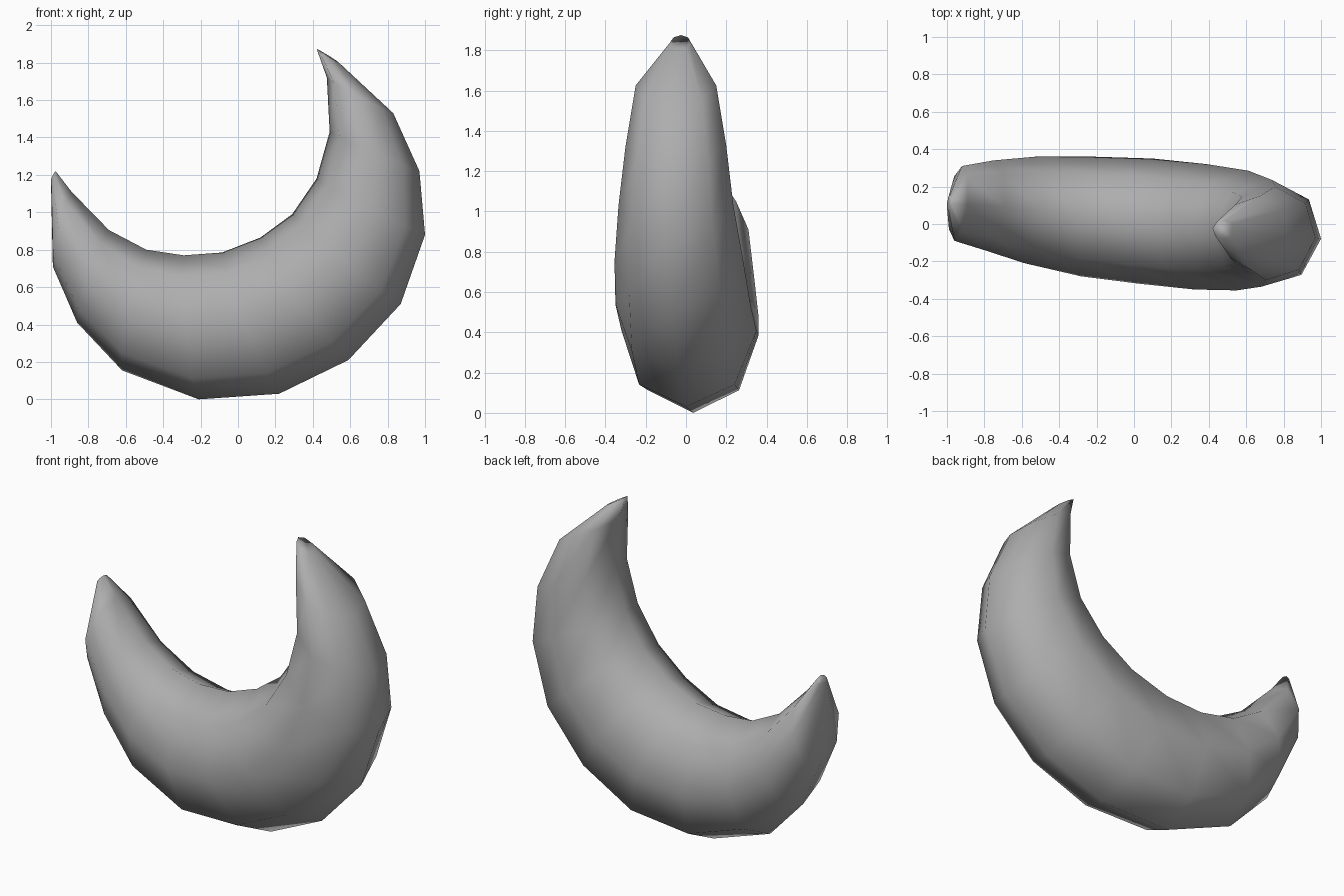
import bpy, bmesh, math

if "Cube" in bpy.data.objects:
    bpy.data.objects.remove(bpy.data.objects["Cube"])

# Cross-sections along the crescent:
# outer x, outer z, inner x, inner z, centre y, half thickness
RINGS = [
    (-1.00, 1.17, -0.975, 1.22, 0.11, 0.04),
    (-0.99, 0.71, -0.89, 1.11, 0.11, 0.20),
    (-0.86, 0.41, -0.69, 0.905, 0.10, 0.24),
    (-0.62, 0.155, -0.49, 0.80, 0.075, 0.285),
    (-0.21, 0.0, -0.29, 0.77, 0.04, 0.32),
    (0.22, 0.03, -0.085, 0.785, 0.015, 0.335),
    (0.59, 0.21, 0.12, 0.865, -0.015, 0.335),
    (0.87, 0.51, 0.29, 0.99, -0.035, 0.32),
    (1.00, 0.88, 0.42, 1.18, -0.05, 0.285),
    (0.97, 1.22, 0.49, 1.43, -0.05, 0.25),
    (0.83, 1.53, 0.475, 1.72, -0.05, 0.20),
    (0.54, 1.80, 0.42, 1.875, -0.03, 0.05),
]
SIDES = 8
TWIST = 0.1  # slight turn of the sections about z


def add_ring(bm, ox, oz, ix, iz, cy, h):
    cx, cz = (ox + ix) / 2, (oz + iz) / 2
    dx, dz = (ox - ix) / 2, (oz - iz) / 2
    ring = []
    for k in range(SIDES):
        a = 2 * math.pi * k / SIDES
        c, s = math.cos(a), math.sin(a)
        ring.append(bm.verts.new((cx + c * dx + s * h * TWIST,
                                  cy + s * h - c * dx * TWIST,
                                  cz + c * dz)))
    return ring


# Crescent body lofted through the octagonal sections
bm = bmesh.new()
rings = [add_ring(bm, *r) for r in RINGS]
for a, b in zip(rings, rings[1:]):
    for k in range(SIDES):
        n = (k + 1) % SIDES
        bm.faces.new((a[k], a[n], b[n], b[k]))

# Small caps on the pointed ends
for ring in (rings[0], rings[-1]):
    bm.faces.new(ring)

bmesh.ops.recalc_face_normals(bm, faces=bm.faces[:])
for f in bm.faces:
    f.smooth = True
mesh = bpy.data.meshes.new("crescent_body")
bm.to_mesh(mesh)
bm.free()

# Darker grey surface
mat = bpy.data.materials.new("dark_grey")
mat.diffuse_color = (0.42, 0.42, 0.42, 1)
mat.use_nodes = True
mat.node_tree.nodes["Principled BSDF"].inputs["Base Color"].default_value = mat.diffuse_color
mesh.materials.append(mat)

body = bpy.data.objects.new("crescent_body", mesh)
bpy.context.collection.objects.link(body)
